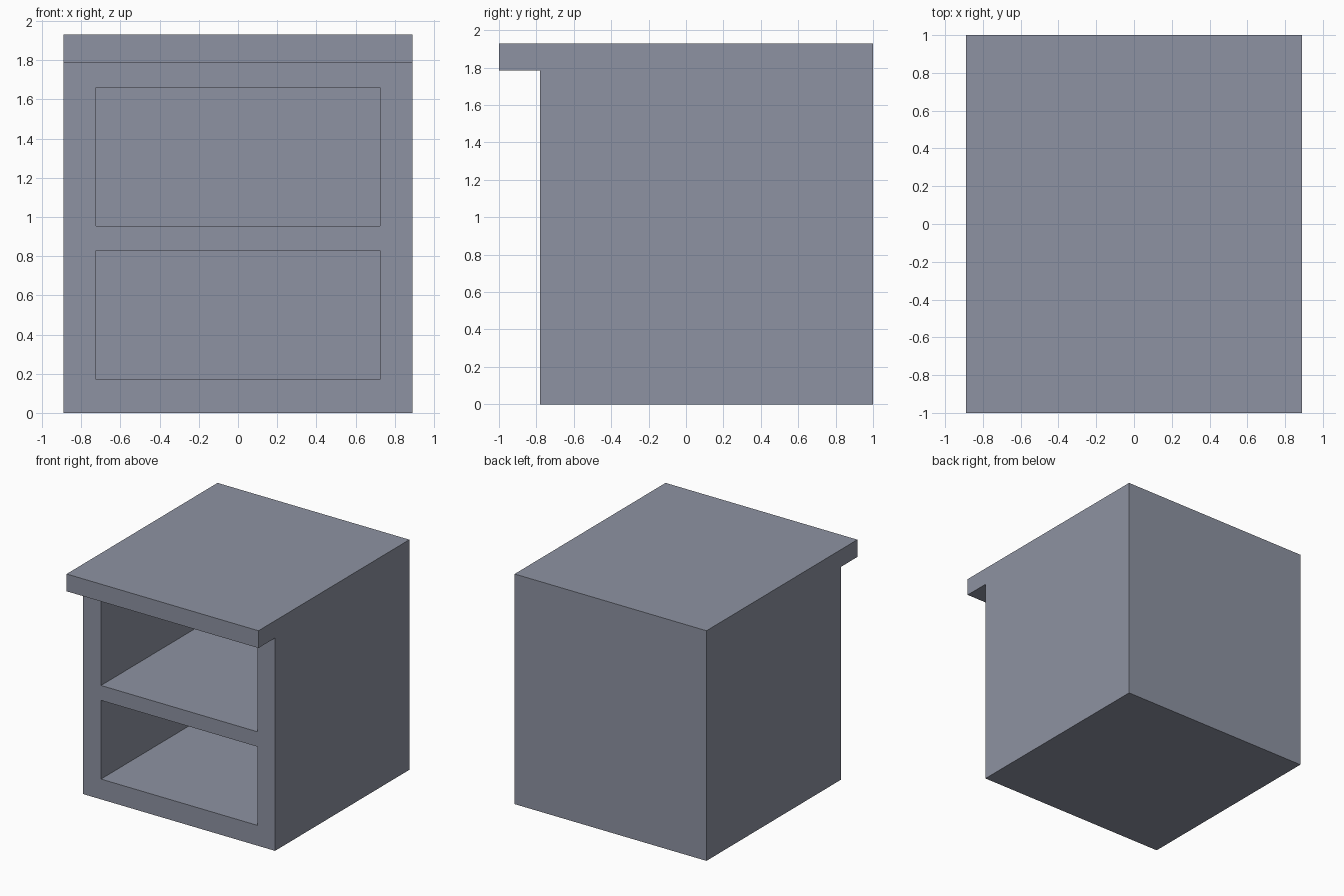
import bpy
import bmesh
from mathutils import Vector

if "Cube" in bpy.data.objects:
    bpy.data.objects.remove(bpy.data.objects["Cube"])

HALF_W = 0.89
FRONT, BACK = -0.78, 1.0
OVERHANG = -1.0
TOP, TOP_UNDER = 1.93, 1.785
OPEN_HALF_W, OPEN_BACK = 0.725, 0.835

grey = bpy.data.materials.new("blue_grey")
grey.diffuse_color = (0.27, 0.29, 0.36, 1)
grey.use_nodes = True
grey.node_tree.nodes["Principled BSDF"].inputs["Base Color"].default_value = grey.diffuse_color


def extrude_profile(name, points, half_width):
    """Side profile of (y, z) points, extruded across x."""
    bm = bmesh.new()
    face = bm.faces.new([bm.verts.new((-half_width, y, z)) for y, z in points])
    side = bmesh.ops.extrude_face_region(bm, geom=[face])
    moved = [g for g in side["geom"] if isinstance(g, bmesh.types.BMVert)]
    bmesh.ops.translate(bm, verts=moved, vec=Vector((2 * half_width, 0, 0)))
    bmesh.ops.recalc_face_normals(bm, faces=bm.faces)
    mesh = bpy.data.meshes.new(name)
    bm.to_mesh(mesh)
    bm.free()
    mesh.materials.append(grey)
    obj = bpy.data.objects.new(name, mesh)
    bpy.context.collection.objects.link(obj)
    return obj


# Cabinet body with the top overhanging at the front
cabinet = extrude_profile("cabinet", [
    (FRONT, 0), (BACK, 0), (BACK, TOP),
    (OVERHANG, TOP), (OVERHANG, TOP_UNDER), (FRONT, TOP_UNDER)], HALF_W)

# Two open compartments cut in from the front
for label, low, high in (("lower", 0.17, 0.83), ("upper", 0.955, 1.66)):
    y0 = FRONT - 0.1
    cutter = extrude_profile(label + "_compartment_cutter", [
        (y0, low), (OPEN_BACK, low), (OPEN_BACK, high), (y0, high)], OPEN_HALF_W)
    cutter.hide_render = True
    cutter.hide_set(True)
    cut = cabinet.modifiers.new(label + "_compartment", 'BOOLEAN')
    cut.operation = 'DIFFERENCE'
    cut.solver = 'EXACT'
    cut.object = cutter
